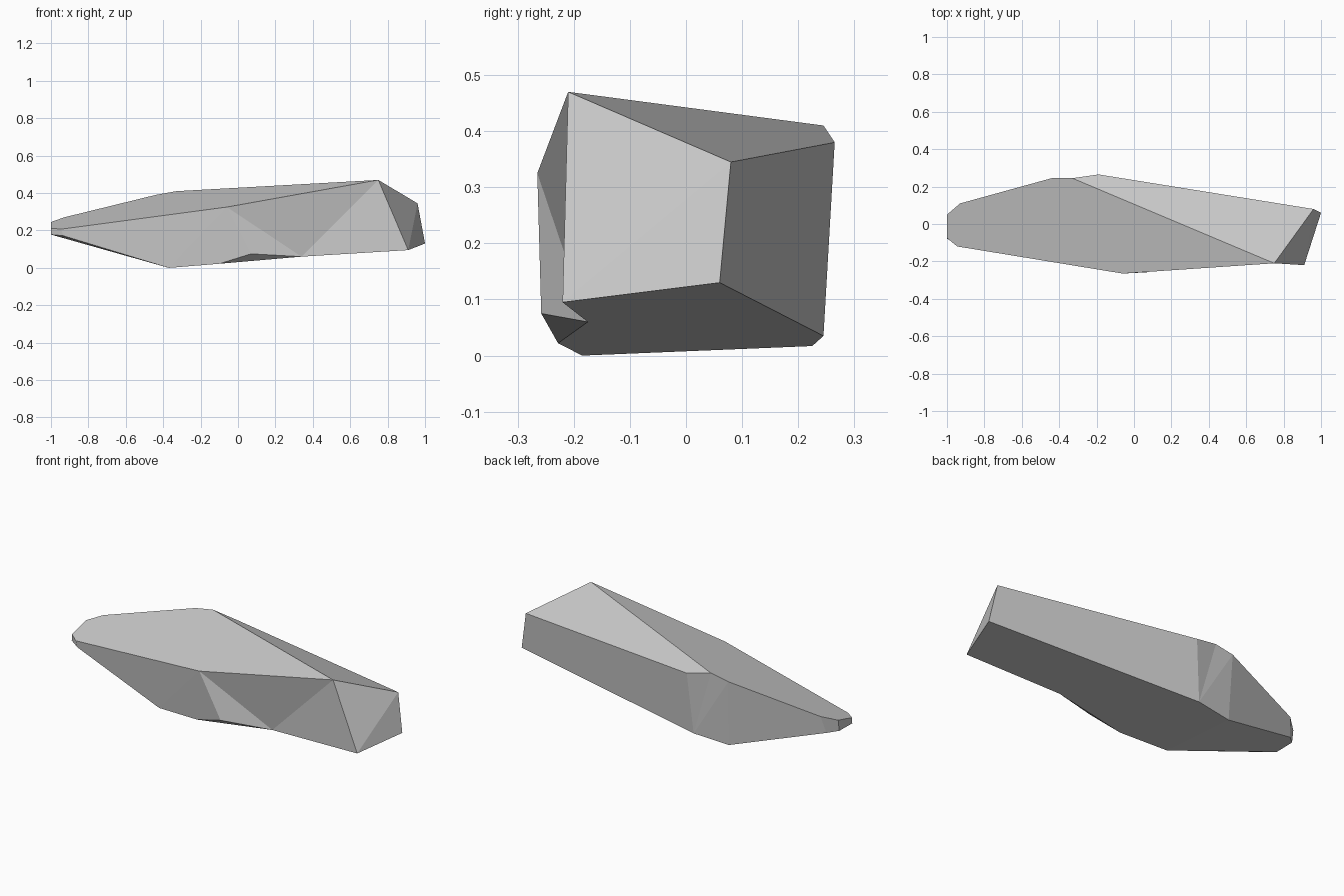
import bpy
import bmesh

cube = bpy.data.objects.get("Cube")
if cube:
    bpy.data.objects.remove(cube, do_unlink=True)

# Stone colour
stone = bpy.data.materials.new("stone_grey")
stone.use_nodes = True
grey = (0.6, 0.6, 0.6, 1)
stone.diffuse_color = grey
stone.node_tree.nodes["Principled BSDF"].inputs["Base Color"].default_value = grey

# Corners of the faceted rock
corners = {
    # blunt end
    "peak": (0.75, -0.21, 0.47), "end_top": (0.96, 0.08, 0.345),
    "end_low": (1.0, 0.06, 0.13), "end_front": (0.91, -0.22, 0.095),
    # upper rim
    "rim_a": (-0.19, 0.265, 0.38), "rim_b": (-0.33, 0.245, 0.41),
    "rim_c": (-0.44, 0.245, 0.39), "brow": (-0.06, -0.265, 0.325),
    # lower rim
    "foot_a": (-0.22, 0.245, 0.035), "foot_b": (-0.43, 0.225, 0.017),
    "keel": (-0.37, -0.185, 0.0), "chip_left": (-0.1, -0.228, 0.022),
    "chip_top": (0.07, -0.258, 0.075), "chip_right": (0.34, -0.175, 0.06),
    # narrow tip, upper and lower
    "tip_a": (-0.93, 0.11, 0.27), "tip_b": (-1.0, 0.05, 0.245),
    "tip_c": (-1.0, -0.075, 0.212), "tip_d": (-0.945, -0.12, 0.207),
    "low_a": (-0.95, 0.085, 0.172), "low_b": (-1.0, 0.04, 0.18),
    "low_c": (-1.0, -0.078, 0.178), "low_d": (-0.935, -0.12, 0.172),
}

# Facets, each named by its corners in order
facets = [
    # top
    "peak rim_b rim_a end_top",
    "peak brow tip_d tip_c tip_b tip_a rim_c rim_b",
    # blunt end
    "peak end_top end_front", "end_top end_low end_front",
    # back
    "end_top rim_a foot_a end_low", "rim_a rim_b foot_a",
    "rim_b rim_c foot_a", "rim_c foot_b foot_a",
    "rim_c tip_a low_a foot_b",
    # narrow tip
    "tip_a tip_b low_b low_a", "tip_b tip_c low_c low_b",
    "tip_c tip_d low_d low_c",
    # front
    "tip_d brow keel low_d", "brow chip_left keel",
    "brow chip_top chip_left", "brow chip_right chip_top",
    "brow peak chip_right", "peak end_front chip_right",
    "chip_left chip_top chip_right",
    # underside
    "foot_b keel low_d low_c low_b low_a",
    "end_front end_low foot_a foot_b keel chip_left chip_right",
]

bm = bmesh.new()
verts = {name: bm.verts.new(co) for name, co in corners.items()}
for facet in facets:
    bm.faces.new([verts[name] for name in facet.split()])
bmesh.ops.recalc_face_normals(bm, faces=bm.faces)

mesh = bpy.data.meshes.new("rock")
bm.to_mesh(mesh)
bm.free()
mesh.materials.append(stone)
rock = bpy.data.objects.new("rock", mesh)
bpy.context.collection.objects.link(rock)
